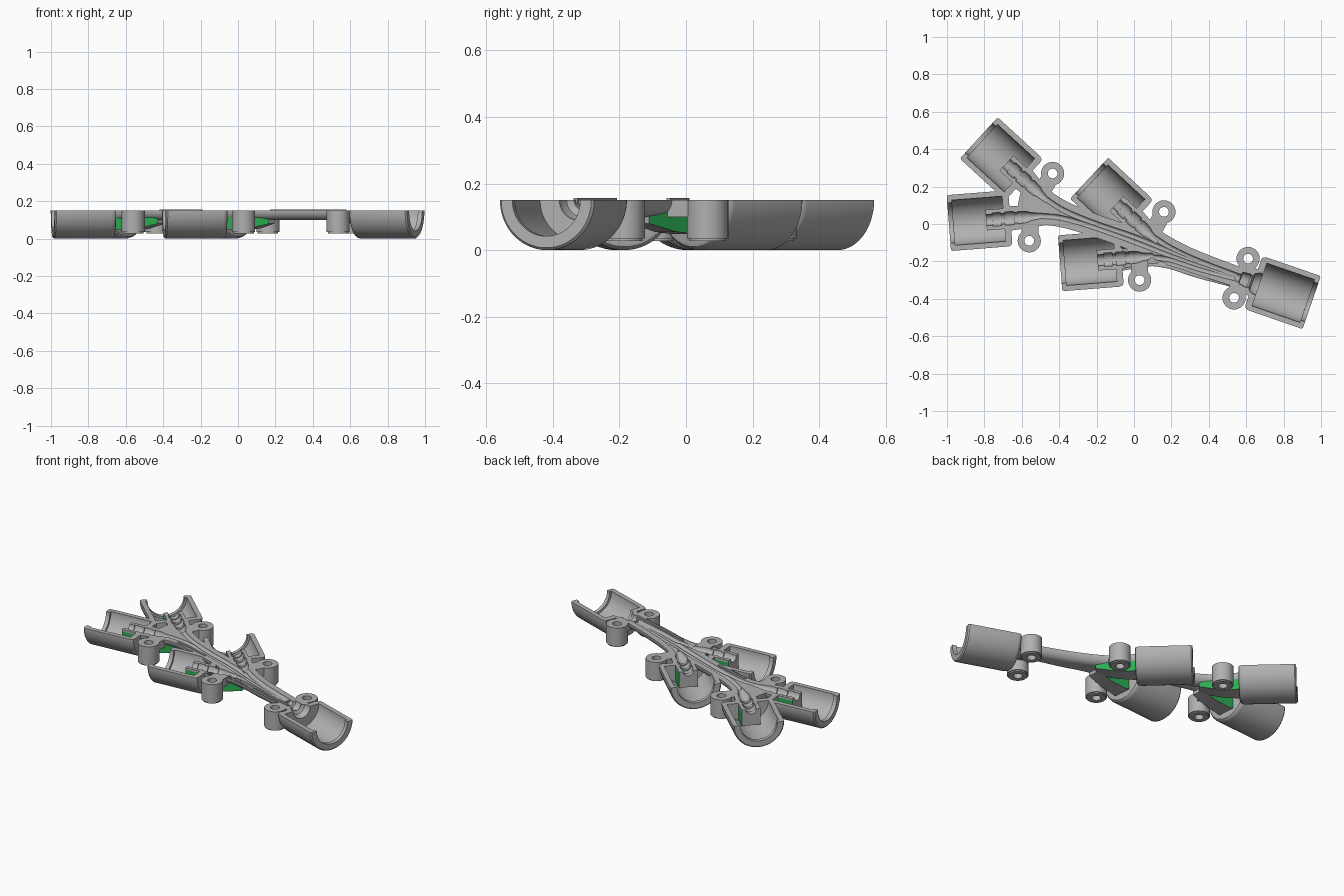
import bpy, bmesh, math
from mathutils import Vector

if "Cube" in bpy.data.objects:
    bpy.data.objects.remove(bpy.data.objects["Cube"])

TOP = 0.15
UP = Vector((0, 0, 1))


def material(name, rgb):
    m = bpy.data.materials.new(name)
    m.diffuse_color = (*rgb, 1)
    m.use_nodes = True
    m.node_tree.nodes["Principled BSDF"].inputs["Base Color"].default_value = m.diffuse_color
    return m


GREY = material("mid grey", (0.44, 0.44, 0.44))
GREEN = material("green", (0.025, 0.42, 0.085))
parts, cups, cutters = [], [], []


def make(name, bm, mats=(GREY,)):
    bmesh.ops.recalc_face_normals(bm, faces=bm.faces[:])
    me = bpy.data.meshes.new(name)
    bm.to_mesh(me)
    bm.free()
    for m in mats:
        me.materials.append(m)
    ob = bpy.data.objects.new(name, me)
    bpy.context.collection.objects.link(ob)
    return ob


def plate(name, pts, z0, z1):
    """Flat outline extruded from z0 to z1."""
    bm = bmesh.new()
    a = [bm.verts.new((x, y, z0)) for x, y in pts]
    b = [bm.verts.new((x, y, z1)) for x, y in pts]
    bm.faces.new(a)
    bm.faces.new(b)
    for i in range(len(a)):
        j = (i + 1) % len(a)
        bm.faces.new((a[i], a[j], b[j], b[i]))
    return make(name, bm)


def block(name, origin, u, sections):
    """Square beam along u through (s, half width, z0, z1), with green flanks."""
    bm = bmesh.new()
    side = Vector((-u.y, u.x, 0))
    rings = []
    for s, w, z0, z1 in sections:
        c = origin + u * s - UP * TOP
        rings.append([bm.verts.new(c + side * k * w + UP * z) for k, z in ((-1, z0), (1, z0), (1, z1), (-1, z1))])
    bm.faces.new(rings[0])
    bm.faces.new(rings[-1])
    for a, b in zip(rings, rings[1:]):
        for i in range(4):
            j = (i + 1) % 4
            bm.faces.new((a[i], a[j], b[j], b[i])).material_index = i % 2
    return make(name, bm, (GREY, GREEN))


def loft(name, sections, n):
    """Closed round tube through (position, direction, radius) sections."""
    bm = bmesh.new()
    rings = []
    for p, d, r in sections:
        side = Vector((-d.y, d.x, 0))
        angles = [2 * math.pi * (i + 0.5) / n for i in range(n)]
        rings.append([bm.verts.new(p + r * (math.cos(a) * side + math.sin(a) * UP)) for a in angles])
    for a, b in zip(rings, rings[1:]):
        for i in range(n):
            j = (i + 1) % n
            bm.faces.new((a[i], a[j], b[j], b[i]))
    bm.faces.new(rings[0])
    bm.faces.new(rings[-1])
    return make(name, bm)


def rod(name, origin, u, profile, n=48):
    return loft(name, [(origin + u * s, u, r) for s, r in profile], n)


def smooth_path(pts, steps=4):
    p = [2 * pts[0] - pts[1]] + pts + [2 * pts[-1] - pts[-2]]
    out = []
    for i in range(1, len(p) - 2):
        a, b, c, d = p[i - 1:i + 3]
        for k in range(steps):
            t = k / steps
            out.append(0.5 * (2 * b + (c - a) * t + (2 * a - 5 * b + 4 * c - d) * t * t
                              + (3 * b - a - 3 * c + d) * t ** 3))
    return out + [pts[-1]]


def tube(name, pts, radius, n, start=None):
    path = smooth_path([Vector((x, y, TOP)) for x, y in pts])
    secs = []
    for i, p in enumerate(path):
        d = (path[min(i + 1, len(path) - 1)] - path[max(i - 1, 0)]).normalized()
        r = radius if start is None else radius + (start - radius) * max(0, 1 - i / 5)
        secs.append((p, d, r))
    return loft(name, secs, n)


def circle(x, y, r, n=32):
    return [(x + r * math.cos(2 * math.pi * i / n), y + r * math.sin(2 * math.pi * i / n)) for i in range(n)]


def bar(a, b, w):
    a, b = Vector(a), Vector(b)
    d = (b - a).normalized()
    s = Vector((-d.y, d.x)) * w
    return [a + s, a - s, b - s, b + s]


# Cups: open end, inward angle, and the conduit route from each neck
SOCKETS = {
    "left": ((-0.99, 0.005), 4.5, [(-0.5, 0.043), (-0.4, 0.035), (-0.25, -0.005), (-0.05, -0.075),
                                   (0.2, -0.17), (0.4, -0.24), (0.62, -0.308)]),
    "back_left": ((-0.83, 0.46), -42.5, [(-0.5, 0.155), (-0.38, 0.075), (-0.2, 0.0), (0.0, -0.068),
                                         (0.2, -0.15), (0.4, -0.225), (0.62, -0.305)]),
    "back_middle": ((-0.24, 0.245), -43, [(0.09, -0.06), (0.2, -0.13), (0.35, -0.2), (0.62, -0.302)]),
    "front_middle": ((-0.395, -0.21), 4.5, [(0.07, -0.174), (0.2, -0.192), (0.35, -0.24), (0.62, -0.311)]),
    "right": ((0.95, -0.42), 161, None),
}
LENGTH = 0.33
wires, cavities, holes, tubes, blocks = [], [], [], [], []

for key, (pos, ang, route) in SOCKETS.items():
    o = Vector((*pos, TOP))
    u = Vector((math.cos(math.radians(ang)), math.sin(math.radians(ang)), 0))
    rear = o + u * LENGTH
    # Cup shell and its lipped cavity
    cups.append(rod(key + "_cup", o, u, [(0, 0.143), (0.008, 0.15), (0.305, 0.15), (0.318, 0.147),
                                         (0.327, 0.139), (0.33, 0.128)], 64))
    cavities.append(rod(key + "_cavity", o, u, [(-0.03, 0.108), (0.025, 0.108), (0.0251, 0.121), (0.295, 0.121)], 56))
    if route:
        # Ribbed strain relief seat in a grey guide on a green-sided support
        ribs = [(0.18, 0.03), (0.235, 0.03), (0.2351, 0.036), (0.28, 0.036), (0.2801, 0.029), (0.3, 0.029),
                (0.3001, 0.036), (0.35, 0.036), (0.3501, 0.029), (0.37, 0.029), (0.3701, 0.034),
                (0.42, 0.03), (0.44, 0.022), (0.5, 0.014)]
        wires.append(rod(key + "_relief_cutter", o, u, ribs, 28))
        a, b = o + u * 0.2, o + u * 0.34
        blocks.append(plate(key + "_guide", bar(a.xy, b.xy, 0.055), 0.137, TOP))
        blocks.append(block(key + "_support", rear, u, [
            (-0.13, 0.055, 0.05, 0.137), (0.0, 0.055, 0.048, 0.137), (0.03, 0.05, 0.048, 0.12),
            (0.12, 0.045, 0.055, 0.115), (0.23, 0.036, 0.08, 0.112)]))
        # Conduit to the shared outlet, with a thin wire channel
        start = rear - u * 0.02
        tubes.append(tube(key + "_conduit", [(start.x, start.y)] + route, 0.05, 32, 0.068))
        wires.append(tube(key + "_wire_cutter", route, 0.014, 16))
    else:
        # Outlet seat with a flared collar
        tubes.append(rod(key + "_collar", o, u, [(0.297, 0.075), (0.35, 0.075), (0.4, 0.055)]))
        wires.append(rod(key + "_relief_cutter", o, u, [(0.25, 0.06), (0.31, 0.06), (0.335, 0.05), (0.345, 0.03),
                                                        (0.355, 0.038), (0.4, 0.035), (0.405, 0.02), (0.43, 0.018)], 28))

# Screw bosses with arms to the conduits
BOSSES = [((-0.435, 0.27), (-0.5, 0.16)), ((-0.56, -0.09), (-0.55, 0.04)), ((0.16, 0.065), (0.09, -0.06)),
          ((0.03, -0.3), (0.03, -0.175)), ((0.61, -0.185), (0.6, -0.3)), ((0.535, -0.395), (0.57, -0.3))]
for i, (c, t) in enumerate(BOSSES):
    parts.append(plate(f"boss_{i}", circle(*c, 0.062), 0.035, TOP))
    parts.append(plate(f"boss_foot_{i}", circle(*c, 0.055), 0.028, 0.036))
    parts.append(plate(f"boss_arm_{i}", bar(c, t, 0.045), 0.1, TOP))
    holes.append(plate(f"hole_cutter_{i}", circle(*c, 0.026), -0.05, 0.3))

# Webs filling the forks between conduits
parts.append(plate("left_web", [(-0.63, 0.06), (-0.6, 0.2), (-0.5, 0.17), (-0.36, 0.08), (-0.28, 0.02), (-0.5, 0.02)], 0.11, TOP))
parts.append(plate("middle_web", [(-0.04, -0.15), (-0.02, -0.02), (0.06, -0.02), (0.3, -0.17), (0.3, -0.22), (0.1, -0.18)], 0.11, TOP))

# Raised sealing ridges
for name, line, w in (("front_ridge", [(0.17, -0.213), (0.3, -0.25), (0.44, -0.295), (0.58, -0.332)], 0.006),
                      ("left_ridge", [(-0.42, 0.005), (-0.33, -0.012), (-0.19, -0.052)], 0.006)):
    plate(name, [(x, y + w) for x, y in line] + [(x, y - w) for x, y in reversed(line)], TOP - 0.01, TOP + 0.007)

lid = plate("top_cutter", [(-1.5, -1.5), (1.5, -1.5), (1.5, 1.5), (-1.5, 1.5)], TOP, 0.6)


def bounds(ob):
    co = [v.co for v in ob.data.vertices]
    return [(min(c[k] for c in co), max(c[k] for c in co)) for k in range(3)]


def cut(ob, tools):
    """Subtract every touching tool, then bake; a second solver backs up the first."""
    box = bounds(ob)
    tools = [t for t in tools if all(a[0] < b[1] and b[0] < a[1] for a, b in zip(box, bounds(t)))]
    for solver in ("EXACT", "MANIFOLD"):
        ob.modifiers.clear()
        for t in tools:
            m = ob.modifiers.new("cut", "BOOLEAN")
            m.operation, m.solver, m.object = "DIFFERENCE", solver, t
        dg = bpy.context.evaluated_depsgraph_get()
        dg.update()
        me = bpy.data.meshes.new_from_object(ob.evaluated_get(dg))
        if me.vertices and max(v.co.z for v in me.vertices) < TOP + 0.001:
            break
    ob.modifiers.clear()
    ob.data = me
    # Trim anything still standing above the parting plane
    bm = bmesh.new()
    bm.from_mesh(me)
    bmesh.ops.bisect_plane(bm, geom=bm.verts[:] + bm.edges[:] + bm.faces[:], plane_co=(0, 0, TOP + 0.0005),
                           plane_no=UP, clear_outer=True)
    bm.to_mesh(me)
    bm.free()


for ob in cups:
    cut(ob, [lid] + cavities + wires + holes)
for ob in tubes:
    cut(ob, wires + holes + [lid])
for ob in parts:
    cut(ob, cavities + wires + holes)
for ob in blocks:
    cut(ob, wires + holes)
for ob in [lid] + cavities + wires + holes:
    bpy.data.objects.remove(ob)

# Smooth round walls, crisp edges
bpy.ops.object.select_all(action="SELECT")
bpy.context.view_layer.objects.active = cups[0]
bpy.ops.object.shade_smooth_by_angle(angle=math.radians(30))
